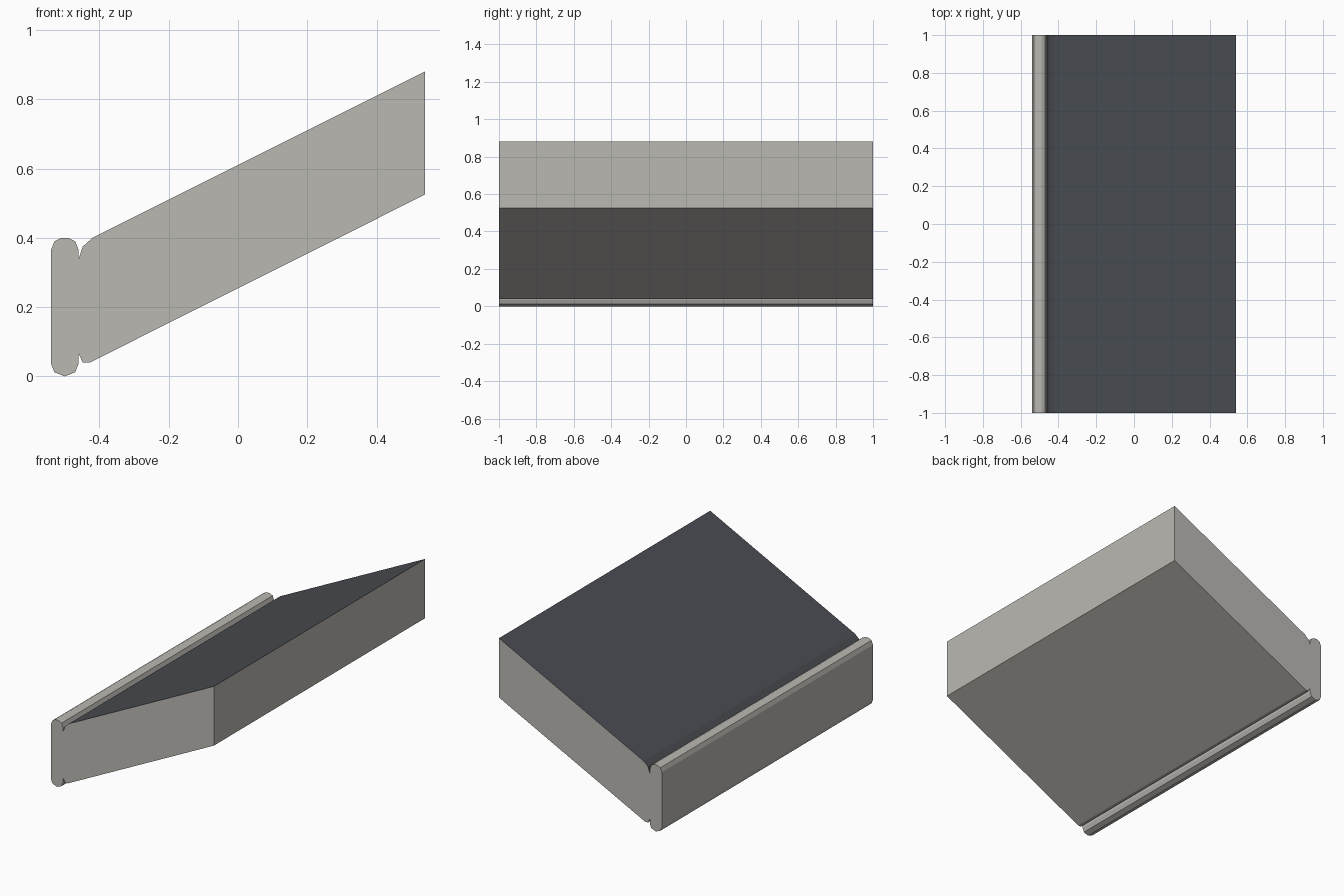
import bpy
import bmesh

cube = bpy.data.objects.get("Cube")
if cube:
    bpy.data.objects.remove(cube, do_unlink=True)


def make_material(name, rgb):
    mat = bpy.data.materials.new(name)
    mat.use_nodes = True
    color = (*rgb, 1.0)
    mat.diffuse_color = color
    mat.node_tree.nodes["Principled BSDF"].inputs["Base Color"].default_value = color
    return mat


stone = make_material("warm grey", (0.50, 0.485, 0.45))
slate = make_material("dark slate", (0.066, 0.072, 0.083))
HALF_LENGTH = 1.0


def extrude_profile(name, profile, materials):
    """Sweep an x/z outline along the full length of the model."""
    bm = bmesh.new()
    cap = bm.faces.new([bm.verts.new((x, -HALF_LENGTH, z)) for x, z in profile])
    swept = bmesh.ops.extrude_face_region(bm, geom=[cap], use_keep_orig=True)
    far = [v for v in swept["geom"] if isinstance(v, bmesh.types.BMVert)]
    bmesh.ops.translate(bm, verts=far, vec=(0, 2 * HALF_LENGTH, 0))
    bmesh.ops.recalc_face_normals(bm, faces=bm.faces)
    bm.normal_update()
    # Upward faces take the second material, where there is one
    if len(materials) > 1:
        for face in bm.faces:
            face.material_index = int(face.normal.z > 0.3)
    mesh = bpy.data.meshes.new(name)
    bm.to_mesh(mesh)
    bm.free()
    for mat in materials:
        mesh.materials.append(mat)
    obj = bpy.data.objects.new(name, mesh)
    bpy.context.collection.objects.link(obj)
    return obj


# Upright edge rail with faceted, rounded top and bottom
rail_x, rail_top = -0.5, 0.4
bottom = [(-0.04, 0.037), (-0.03, 0.012), (0, 0), (0.03, 0.012), (0.04, 0.037)]
top = [(0.04, 0.365), (0.03, 0.39), (0.01, rail_top),
       (-0.01, rail_top), (-0.03, 0.39), (-0.04, 0.365)]
extrude_profile("edge_rail", [(rail_x + x, z) for x, z in bottom + top], [stone])

# Sloping slab, notched where it meets the rail
slab = [(-0.46, 0.065), (-0.448, 0.04), (-0.428, 0.04), (0.54, 0.525),
        (0.54, 0.88), (-0.42, 0.4), (-0.448, 0.375), (-0.46, 0.34)]
extrude_profile("sloping_slab", slab, [stone, slate])
